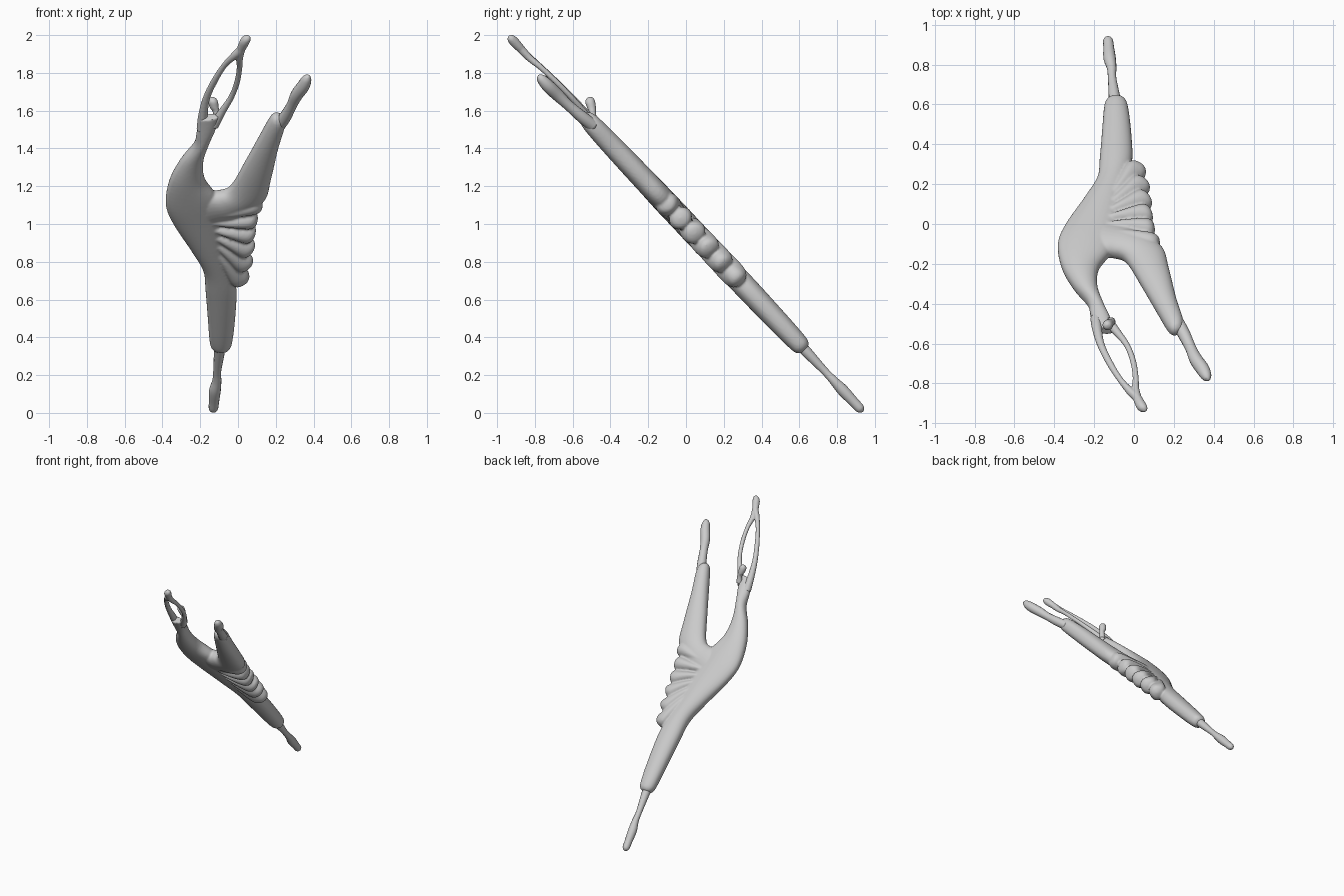
import bpy, bmesh, math
from mathutils import Vector

K = 1.06                                   # slope of the plane the figure lies in
N = Vector((0, 1, 1 / K)).normalized()     # normal of that plane


def P(x, z, d=0.0):
    """Front-view position (x, z) mapped on the tilted plane, d off the plane."""
    return Vector((x, (1.0 - z) * 0.943, z)) + N * d


def spline(rows, steps):
    """Catmull-Rom interpolation of rows of numbers."""
    out = []
    n = len(rows)
    for i in range(n - 1):
        a, b, c, e = rows[max(i - 1, 0)], rows[i], rows[i + 1], rows[min(i + 2, n - 1)]
        for k in range(steps):
            t = k / steps
            out.append([0.5 * (2 * q + (r - p) * t + (2 * p - 5 * q + 4 * r - s) * t * t
                               + (3 * q - p - 3 * r + s) * t ** 3)
                        for p, q, r, s in zip(a, b, c, e)])
    out.append(list(rows[-1]))
    return out


def skin(name, rings):
    bm = bmesh.new()
    vs = [[bm.verts.new(p) for p in ring] for ring in rings]
    m = len(vs[0])
    for a, b in zip(vs, vs[1:]):
        for i in range(m):
            j = (i + 1) % m
            bm.faces.new((a[i], a[j], b[j], b[i]))
    bm.faces.new(vs[0][::-1])
    bm.faces.new(vs[-1])
    bmesh.ops.recalc_face_normals(bm, faces=bm.faces)
    me = bpy.data.meshes.new(name)
    bm.to_mesh(me)
    bm.free()
    ob = bpy.data.objects.new(name, me)
    bpy.context.collection.objects.link(ob)
    for p in me.polygons:
        p.use_smooth = True
    return ob


def loft(name, rows, steps=6, sides=28):
    """Rows: left x, left z, right x, right z, half thickness."""
    rings = []
    for lx, lz, rx, rz, t in spline(rows, steps):
        a, b = P(lx, lz), P(rx, rz)
        c, h = (a + b) / 2, (b - a) / 2
        ring = []
        for i in range(sides):
            w = 2 * math.pi * i / sides
            co, si = math.cos(w), math.sin(w)
            ring.append(c + h * co + N * (t * math.copysign(abs(si) ** 0.85, si)))
        rings.append(ring)
    return skin(name, rings)


def tube(name, rows, steps=5, sides=14, flat=1.0):
    """Rows: x, z, offset off the plane, radius."""
    pts = spline(rows, steps)
    cs = [P(*p[:3]) for p in pts]
    rings = []
    for i, c in enumerate(cs):
        d = (cs[min(i + 1, len(cs) - 1)] - cs[max(i - 1, 0)]).normalized()
        u = d.cross(N).normalized()
        v = u.cross(d)
        r = max(pts[i][3], 0.002)
        rings.append([c + u * r * math.cos(2 * math.pi * k / sides)
                      + v * r * flat * math.sin(2 * math.pi * k / sides) for k in range(sides)])
    return skin(name, rings)


def fuse(name, obs, voxel, smooth):
    """Join parts and remesh them to one flowing surface."""
    bpy.ops.object.select_all(action='DESELECT')
    for o in obs:
        o.select_set(True)
    bpy.context.view_layer.objects.active = obs[0]
    bpy.ops.object.join()
    ob = bpy.context.view_layer.objects.active
    ob.name = name
    m = ob.modifiers.new("remesh", 'REMESH')
    m.mode = 'VOXEL'
    m.voxel_size = voxel
    m.use_smooth_shade = True
    s = ob.modifiers.new("smooth", 'SMOOTH')
    s.factor = 0.5
    s.iterations = smooth
    return ob


# torso running down into the rear trouser leg
torso = loft("torso", [
    (-0.205, 1.56, -0.10, 1.575, 0.025),
    (-0.22, 1.48, -0.12, 1.50, 0.038),
    (-0.235, 1.42, -0.15, 1.435, 0.045),
    (-0.305, 1.335, -0.183, 1.335, 0.052),
    (-0.363, 1.23, -0.175, 1.235, 0.060),
    (-0.383, 1.11, -0.11, 1.14, 0.064),
    (-0.345, 1.01, -0.08, 1.02, 0.064),
    (-0.25, 0.87, -0.06, 0.88, 0.064),
    (-0.185, 0.76, -0.03, 0.75, 0.062),
    (-0.172, 0.65, -0.008, 0.65, 0.062),
    (-0.16, 0.50, -0.015, 0.50, 0.058),
    (-0.15, 0.38, -0.03, 0.38, 0.052),
    (-0.135, 0.345, -0.045, 0.345, 0.042),
    (-0.11, 0.333, -0.07, 0.333, 0.02)])

# front trouser leg branching from the hip
leg = loft("leg", [
    (-0.26, 1.13, -0.20, 0.98, 0.050),
    (-0.18, 1.165, -0.09, 1.01, 0.060),
    (-0.105, 1.165, 0.02, 1.05, 0.062),
    (-0.04, 1.195, 0.14, 1.13, 0.062),
    (0.04, 1.33, 0.175, 1.24, 0.060),
    (0.11, 1.455, 0.212, 1.40, 0.056),
    (0.16, 1.545, 0.243, 1.50, 0.050),
    (0.185, 1.575, 0.248, 1.54, 0.040),
    (0.21, 1.58, 0.24, 1.565, 0.018)])

# fan of pleats between the two legs
tips = [(0.128, 1.115), (0.105, 1.03), (0.09, 0.945), (0.075, 0.86), (0.055, 0.775), (0.028, 0.69)]
pleats = []
for i, (tx, tz) in enumerate(tips):
    bx, bz = -0.25 + 0.015 * i, 1.055 - 0.022 * i
    sag = 0.02 * (i - 1) / 5
    rows = []
    for f, r in ((0, .012), (.3, .026), (.6, .042), (.85, .055), (.94, .050), (.98, .034), (1, .008)):
        rows.append((bx + (tx - bx) * f, bz + (tz - bz) * f + sag * math.sin(math.pi * f),
                     0.0, r))
    ob = tube("pleat", rows, sides=20)
    # keep the inner part of each pleat proud of the hip surface
    for v in ob.data.vertices:
        f = min(max((v.co.x - bx) / (tx - bx), 0), 1)
        c = P(v.co.x, 0)
        h = (v.co - c).dot(N)
        v.co += N * h * (1.6 * (1 - f) ** 1.2)
    pleats.append(ob)
fuse("pleated_costume", [torso, leg] + pleats, 0.007, 3)

# arms forming an open oval, joined at the hands
left_arm = tube("left_arm", [
    (-0.19, 1.50, 0, .030), (-0.185, 1.57, .012, .025), (-0.165, 1.66, .018, .019), (-0.12, 1.755, .015, .017),
    (-0.07, 1.835, .01, .015), (-0.02, 1.89, 0, .020), (0.015, 1.925, 0, .022), (0.035, 1.965, 0, .026),
    (0.05, 1.985, 0, .020), (0.055, 1.995, 0, .006)])
right_arm = tube("right_arm", [
    (-0.13, 1.52, 0, .028), (-0.085, 1.585, .012, .020), (-0.035, 1.66, .018, .015), (-0.005, 1.74, .016, .015),
    (0.008, 1.82, .01, .015), (0.008, 1.88, 0, .019), (0.02, 1.94, 0, .022), (0.03, 1.97, 0, .012)])
fuse("arms", [left_arm, right_arm], 0.005, 2)

# head and neck, standing up off the plane
rows = [(-0.115, -0.49, 1.54, .022), (-0.115, -0.495, 1.59, .018), (-0.125, -0.50, 1.615, .023),
        (-0.132, -0.507, 1.645, .026), (-0.134, -0.507, 1.665, .018), (-0.134, -0.507, 1.673, .003)]
skin("head", [[Vector((x + r * math.cos(k * math.pi / 8), y + r * math.sin(k * math.pi / 8), z))
               for k in range(16)] for x, y, z, r in spline(rows, 5)])

# bare feet pointing out of the trouser legs
tube("front_foot", [
    (0.215, 1.52, 0, .034), (0.25, 1.575, -.012, .032), (0.285, 1.645, -.022, .028), (0.31, 1.70, -.026, .033),
    (0.345, 1.75, -.03, .034), (0.362, 1.785, -.03, .027), (0.368, 1.802, -.03, .015), (0.368, 1.807, -.03, .003)])
tube("rear_foot", [
    (-0.095, 0.37, 0, .032), (-0.10, 0.31, 0, .028), (-0.11, 0.22, 0, .021), (-0.112, 0.17, 0, .024),
    (-0.122, 0.12, 0, .031), (-0.127, 0.06, 0, .027), (-0.13, 0.025, 0, .025), (-0.13, 0.012, 0, .016),
    (-0.13, 0.006, 0, .003)])
